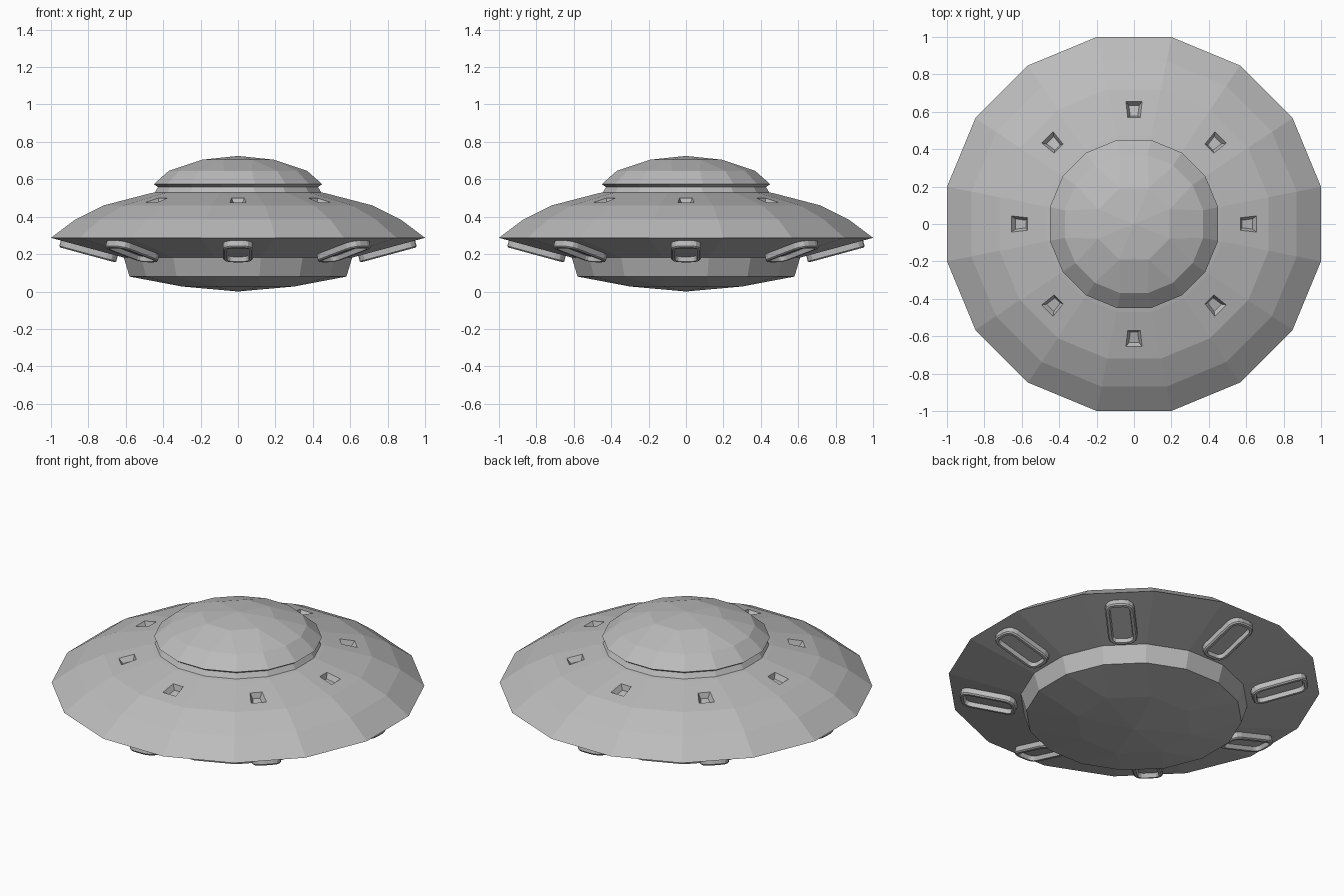
import bpy, bmesh
from math import pi, cos, sin, atan2
from mathutils import Matrix, Vector

cube = bpy.data.objects.get("Cube")
if cube:
    bpy.data.objects.remove(cube, do_unlink=True)

grey = bpy.data.materials.new("hull grey")
grey.use_nodes = True
colour = (0.5, 0.5, 0.5, 1)
grey.diffuse_color = colour
grey.node_tree.nodes["Principled BSDF"].inputs["Base Color"].default_value = colour


def ring(sides, flat_radius, z):
    """Regular polygon with flats facing the axes."""
    r = flat_radius / cos(pi / sides)
    angles = [(k + 0.5) * 2 * pi / sides for k in range(sides)]
    return [Vector((r * cos(a), r * sin(a), z)) for a in angles]


def loft(rings):
    """Closed skin through rings of equal point count."""
    bm = bmesh.new()
    rows = [[bm.verts.new(p) for p in pts] for pts in rings]
    n = len(rows[0])
    for a, b in zip(rows, rows[1:]):
        for i in range(n):
            j = (i + 1) % n
            bm.faces.new((a[i], a[j], b[j], b[i]))
    bm.faces.new(rows[0])
    bm.faces.new(rows[-1])
    bmesh.ops.recalc_face_normals(bm, faces=bm.faces)
    return bm


def hull(rings):
    """Convex skin, which joins rings of differing point counts."""
    bm = bmesh.new()
    for pts in rings:
        for p in pts:
            bm.verts.new(p)
    bmesh.ops.convex_hull(bm, input=bm.verts)
    bmesh.ops.recalc_face_normals(bm, faces=bm.faces)
    return bm


def finish(bm, name):
    mesh = bpy.data.meshes.new(name)
    bm.to_mesh(mesh)
    bm.free()
    mesh.materials.append(grey)
    obj = bpy.data.objects.new(name, mesh)
    bpy.context.collection.objects.link(obj)
    return obj


# Saucer body, from the collar over the rim to the underside
deck_in, deck_out = (0.47, 0.525), (0.72, 0.46)
rim, root = (1.0, 0.287), (0.605, 0.18)
profile = [(0.425, 0.562), (0.445, 0.53), deck_in, deck_out, (0.87, 0.385), rim, root]
body = loft([ring(16, r, z) for r, z in profile])

# Recessed windows in every other deck panel
deck_mid = (deck_in[0] + deck_out[0]) / 2
panels = []
for f in body.faces:
    c = f.calc_center_median()
    turn = atan2(c.y, c.x) / (pi / 4)
    if abs(c.xy.length - deck_mid) < 0.03 and abs(turn - round(turn)) < 0.1 and len(f.verts) == 4:
        panels.append(f)
bmesh.ops.inset_individual(body, faces=panels, thickness=0.03)
fall = (deck_out[1] - deck_in[1]) / (deck_out[0] - deck_in[0])
for f in panels:
    c = f.calc_center_median()
    out = Vector((c.x, c.y, 0)).normalized()
    side = Vector((-out.y, out.x, 0))
    for v in f.verts:
        r, half = (0.655, 0.043) if v.co.dot(out) > deck_mid else (0.57, 0.034)
        half *= 1 if v.co.dot(side) > 0 else -1
        v.co = out * r + side * half
        v.co.z = deck_in[1] + (r - deck_in[0]) * fall
body.normal_update()
bmesh.ops.inset_individual(body, faces=panels, thickness=0.021, depth=-0.03)
finish(body, "saucer_body")

# Domed cabin roof with a projecting lip
finish(hull([ring(16, 0.425, 0.557), ring(16, 0.45, 0.574), ring(16, 0.37, 0.645),
             ring(8, 0.19, 0.705), [Vector((0, 0, 0.725))]]), "cabin_dome")

# Belly drum with a shallow faceted base
finish(hull([ring(16, 0.613, 0.19), ring(16, 0.58, 0.08), ring(8, 0.3, 0.027),
             [Vector((0, 0, 0))]]), "belly")


# Landing pods: rounded frames with a sunken floor
def rounded_outline(inset, z, length=0.315, width=0.16, corner=0.055, steps=3):
    pts = []
    for q, (sx, sy) in enumerate([(1, 1), (-1, 1), (-1, -1), (1, -1)]):
        for k in range(steps + 1):
            a = (q + k / steps) * pi / 2
            pts.append(Vector((sx * (length / 2 - corner) + (corner - inset) * cos(a),
                               sy * (width / 2 - corner) + (corner - inset) * sin(a), z)))
    return pts


slope = atan2(rim[1] - root[1], rim[0] - root[0])
pod_r = 0.795
pod_z = root[1] + (pod_r - root[0]) * (rim[1] - root[1]) / (rim[0] - root[0])
seat = Matrix.Translation((pod_r, 0, pod_z)) @ Matrix.Rotation(-slope, 4, 'Y')
for i in range(8):
    pod = loft([rounded_outline(0, 0.01), rounded_outline(0, -0.03),
                rounded_outline(0.007, -0.037), rounded_outline(0.022, -0.037),
                rounded_outline(0.027, -0.012)])
    pod.transform(Matrix.Rotation(i * pi / 4, 4, 'Z') @ seat)
    finish(pod, f"landing_pod_{i + 1}")
